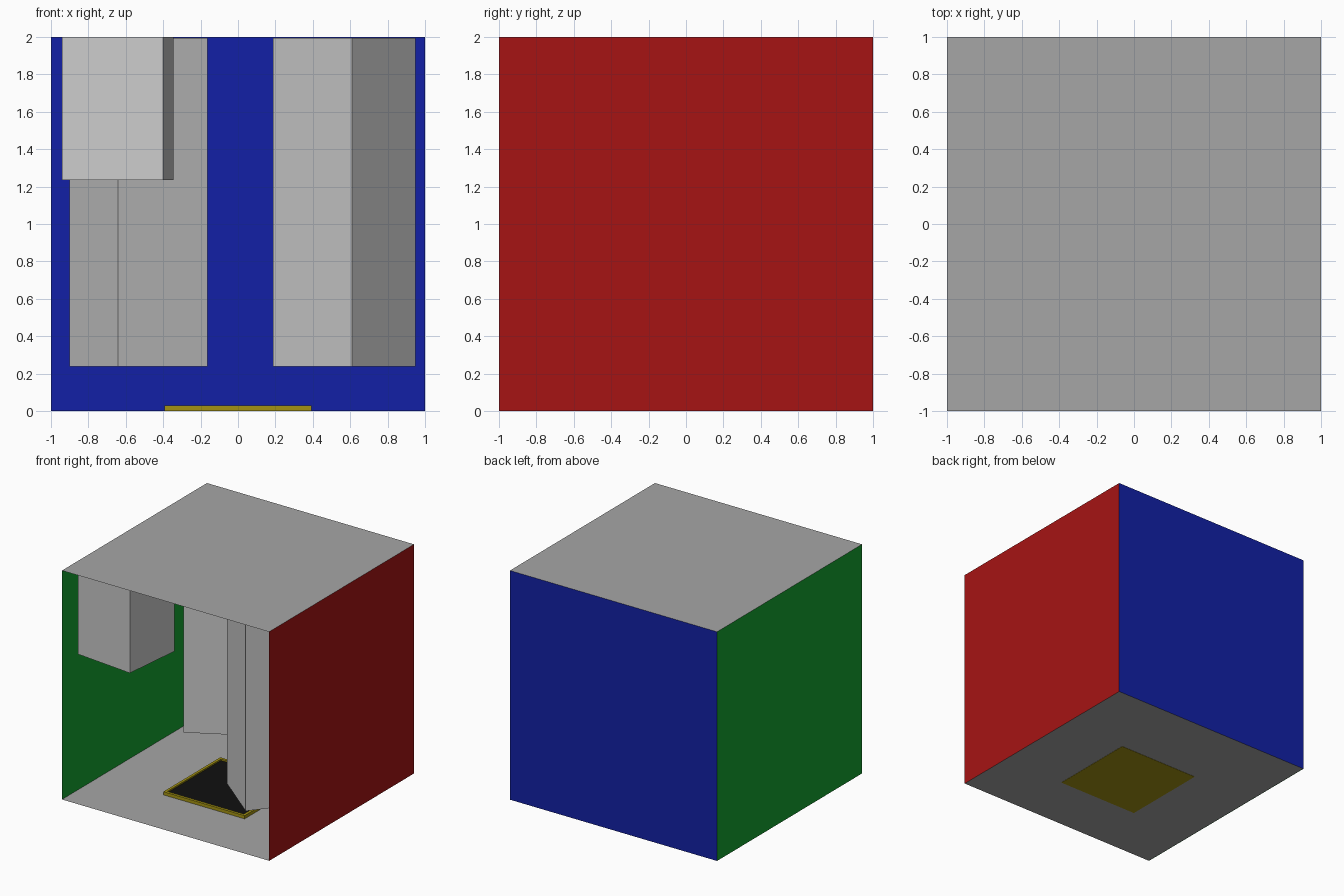
import bpy, bmesh
from mathutils import Vector

if "Cube" in bpy.data.objects:
    bpy.data.objects.remove(bpy.data.objects["Cube"])


def material(name, rgb):
    m = bpy.data.materials.new(name)
    m.diffuse_color = (*rgb, 1)
    m.use_nodes = True
    m.node_tree.nodes["Principled BSDF"].inputs["Base Color"].default_value = m.diffuse_color
    return m


RED = material("red", (0.38, 0.007, 0.007))
GREEN = material("green", (0.0075, 0.37, 0.03))
BLUE = material("blue", (0.006, 0.0145, 0.38))
YELLOW = material("yellow", (0.37, 0.29, 0.006))
BLACK = material("black", (0.005, 0.005, 0.005))
GREY = material("grey", (0.38, 0.38, 0.38))


def add_object(name, bm, *mats):
    me = bpy.data.meshes.new(name)
    bm.to_mesh(me)
    bm.free()
    for m in mats:
        me.materials.append(m)
    ob = bpy.data.objects.new(name, me)
    bpy.context.collection.objects.link(ob)


def panel(name, corner, u, v, mat):
    """Thin sheet spanned by edges u and v."""
    bm = bmesh.new()
    c, u, v = Vector(corner), Vector(u), Vector(v)
    bm.faces.new([bm.verts.new(p) for p in (c, c + u, c + u + v, c + v)])
    add_object(name, bm, mat)


def block(name, corner, edge, z0, z1):
    """Square block turned about z, given one corner and one base edge."""
    c, u = Vector((*corner, z0)), Vector((*edge, 0))
    v = Vector((-edge[1], edge[0], 0))
    bm = bmesh.new()
    base = bm.faces.new([bm.verts.new(p) for p in (c, c + u, c + u + v, c + v)])
    top = bmesh.ops.extrude_face_region(bm, geom=[base], use_keep_orig=True)["geom"]
    bmesh.ops.translate(bm, vec=(0, 0, z1 - z0),
                        verts=[g for g in top if isinstance(g, bmesh.types.BMVert)])
    bmesh.ops.recalc_face_normals(bm, faces=bm.faces)
    add_object(name, bm)


# Room shell, open at the front
X, Y, Z = (2, 0, 0), (0, 2, 0), (0, 0, 2)
panel("floor", (-1, -1, 0.002), X, Y, GREY)
panel("ceiling", (-1, -1, 2), X, Y, GREY)
panel("left_wall", (-1, -1, 0), Y, Z, GREEN)
panel("right_wall", (1, -1, 0), Z, Y, RED)
panel("back_wall", (-1, 1, 0), X, Z, BLUE)

# Blocks hanging from the ceiling
block("short_block", (-0.40, -0.92), (0.055, 0.54), 1.235, 1.998)
block("tall_block_left", (-0.64, 0.16), (0.478, 0.26), 0.24, 1.993)
block("tall_block_right", (0.608, -0.762), (0.34, 0.42), 0.24, 1.993)

# Light tray: yellow rim with a recessed black face
bm = bmesh.new()
bmesh.ops.create_cube(bm, size=1)
for v in bm.verts:
    v.co = (v.co.x * 0.785, v.co.y * 0.785 - 0.077, (v.co.z + 0.5) * 0.03)
bm.normal_update()
top = max(bm.faces, key=lambda f: f.calc_center_median().z)
bmesh.ops.inset_region(bm, faces=[top], thickness=0.033)
bmesh.ops.inset_region(bm, faces=[top], thickness=0.0005, depth=-0.012)
top.material_index = 1
add_object("light_tray", bm, YELLOW, BLACK)
